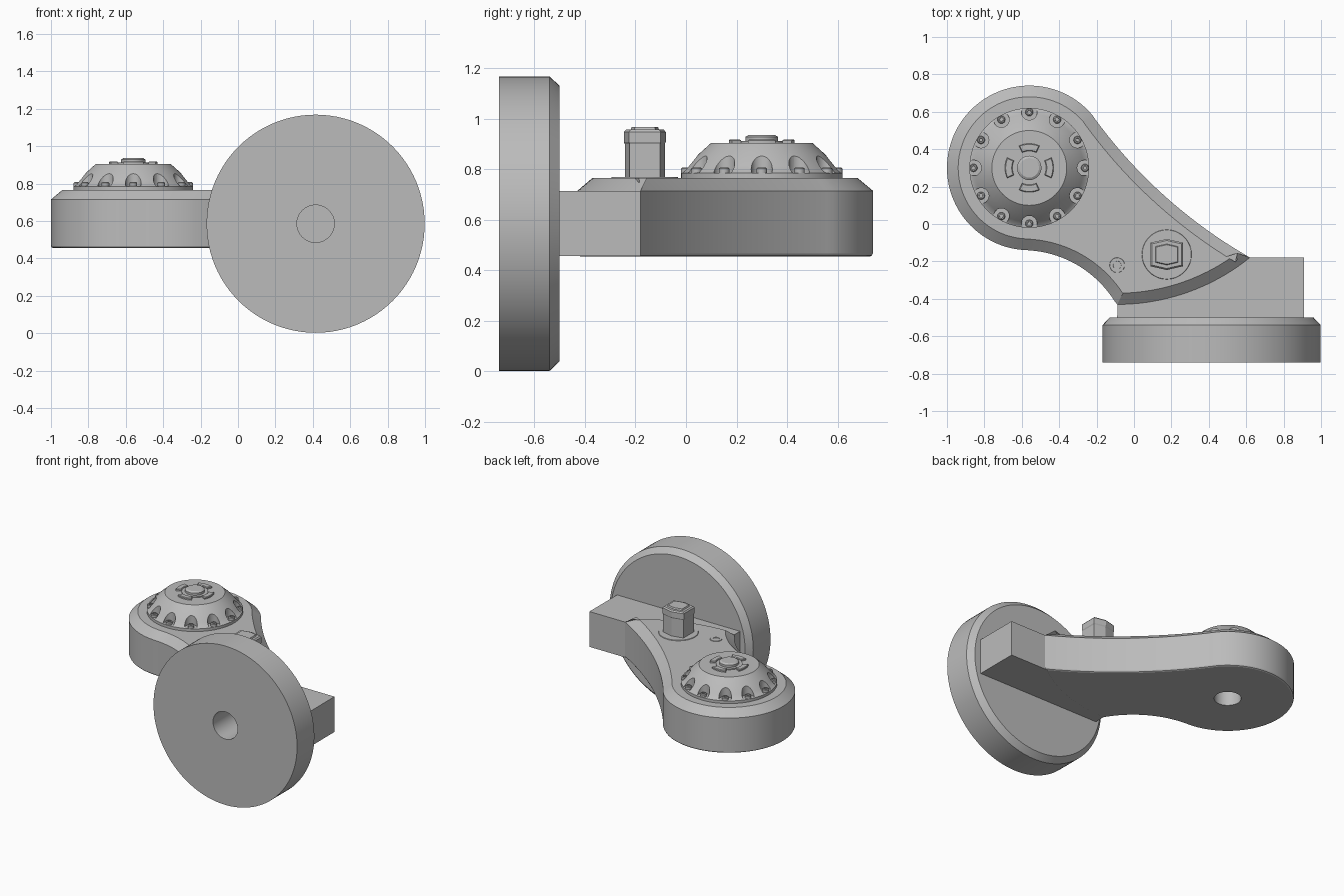
import bpy, bmesh
from math import sin, cos, pi, radians, tau
from mathutils import Matrix, Vector

cube = bpy.data.objects.get("Cube")
if cube:
    bpy.data.objects.remove(cube, do_unlink=True)

grey = bpy.data.materials.new("machined_grey")
grey.use_nodes = True
colour = (0.5, 0.5, 0.5, 1)
grey.diffuse_color = colour
grey.node_tree.nodes["Principled BSDF"].inputs["Base Color"].default_value = colour


def arc(cx, cy, r, a0, a1, n):
    """Points along an arc, angles in degrees."""
    angles = [radians(a0 + (a1 - a0) * i / n) for i in range(n + 1)]
    return [Vector((cx + r * cos(a), cy + r * sin(a))) for a in angles]


def circle(r, n=64, cx=0, cy=0):
    return arc(cx, cy, r, 0, 360, n)[:-1]


def inset(points, d):
    """Move a counter-clockwise outline inwards with mitred corners."""
    out = []
    for i, p in enumerate(points):
        a = (p - points[i - 1]).normalized()
        b = (points[(i + 1) % len(points)] - p).normalized()
        na, nb = Vector((-a.y, a.x)), Vector((-b.y, b.x))
        out.append(p + (na + nb) * d / (1 + na.dot(nb)))
    return out


def add_stack(bm, outline, levels):
    """Closed solid through (height, inset) levels of one outline."""
    rings = [[bm.verts.new((p.x, p.y, z)) for p in inset(outline, d)] for z, d in levels]
    n = len(outline)
    for lo, hi in zip(rings, rings[1:]):
        for i in range(n):
            j = (i + 1) % n
            bm.faces.new((lo[i], lo[j], hi[j], hi[i]))
    bm.faces.new(rings[0][::-1])
    bm.faces.new(rings[-1])


def make(name, stacks, place=None, smooth=True):
    bm = bmesh.new()
    for outline, levels in stacks:
        add_stack(bm, outline, levels)
    if place:
        bm.transform(place)
    mesh = bpy.data.meshes.new(name)
    bm.to_mesh(mesh)
    bm.free()
    mesh.materials.append(grey)
    obj = bpy.data.objects.new(name, mesh)
    bpy.context.collection.objects.link(obj)
    if smooth:
        shade(obj)
    return obj


def shade(obj):
    bpy.ops.object.select_all(action='DESELECT')
    obj.select_set(True)
    bpy.context.view_layer.objects.active = obj
    bpy.ops.object.shade_smooth_by_angle(angle=radians(25))


def cut(obj, cutter):
    cutter.hide_render = True
    mod = obj.modifiers.new("cut", 'BOOLEAN')
    mod.operation, mod.solver, mod.object = 'DIFFERENCE', 'EXACT', cutter
    bpy.context.view_layer.objects.active = obj
    bpy.ops.object.modifier_apply(modifier=mod.name)
    bpy.data.objects.remove(cutter, do_unlink=True)
    shade(obj)


HX, HY = -0.56, 0.30          # hub axis
hub = Matrix.Translation((HX, HY, 0))

# Upright round flange, chamfered at the back, with a central bore
face = Matrix.Translation((0.415, 0, 0.585)) @ Matrix.Rotation(-pi / 2, 4, 'X')
flange = make("round_flange", [(circle(0.583, 96), [(-0.74, 0), (-0.54, 0), (-0.5, 0.038)])], face)
cut(flange, make("bore_cutter", [(circle(0.1), [(-0.8, 0), (-0.4, 0)])], face))

# Block joining flange and arm
block = [Vector(p) for p in ((-0.09, -0.51), (0.91, -0.51), (0.91, -0.18), (-0.09, -0.18))]
corner = block[:3] + [Vector((0.3, -0.18)), Vector((-0.088, -0.42))]
make("mounting_block", [(corner, [(0.456, 0), (0.715, 0)])], smooth=False)

# Curved arm with chamfered top edge and pivot hole underneath
outline = (arc(-0.09, 0.70, 1.13, 270, 308.9, 20)
           + arc(1.94, 2.13, 2.66, 240.3, 216.2, 20)[1:]
           + arc(HX, HY, 0.44, 36.2, 268, 64)[1:]
           + arc(-0.596, -0.72, 0.58, 88, 30.3, 24)[1:-1])
arm = make("arm", [(outline, [(0.455, 0.012), (0.459, 0.004), (0.467, 0), (0.715, 0), (0.765, 0.06)])])
cut(arm, make("pivot_cutter", [(circle(0.09), [(0.4, 0), (0.72, 0)])], hub))

# Domed cap with twelve scalloped pockets
cap = make("domed_cap", [(circle(0.32, 96), [(0.76, 0), (0.785, 0), (0.79, 0.01), (0.815, 0.031),
                                              (0.86, 0.07), (0.905, 0.12)])], hub)
spots = circle(0.298, 12)
cut(cap, make("pocket_cutter", [(circle(0.042, 24, p.x, p.y), [(0.786, 0), (0.95, 0)]) for p in spots], hub))

# Screws in the pockets
make("cap_screws", [(circle(0.021, 16, p.x, p.y), [(0.78, 0), (0.803, 0), (0.807, 0.005), (0.807, 0.011),
                                                   (0.797, 0.0115)]) for p in spots], hub)

# Notched ring and centre button on the cap
ring = [(arc(0, 0, 0.13, a - 25, a + 25, 12) + arc(0, 0, 0.09, a + 25, a - 25, 12),
         [(0.9, 0), (0.914, 0), (0.918, 0.004)]) for a in range(0, 360, 90)]
make("notched_ring", ring, hub)
make("centre_button", [(circle(0.088), [(0.9, 0), (0.912, 0)]),
                       (circle(0.065), [(0.9, 0), (0.928, 0), (0.936, 0.013)])], hub)

# Square-sided stud with collar and cap, seated on a thin washer
stud = Matrix.Translation((0.175, -0.163, 0))
section = [Vector(p) for p in ((0.087, -0.063), (0.087, 0.063), (0, 0.083),
                               (-0.087, 0.063), (-0.087, -0.063), (0, -0.083))]
make("stud", [(section, [(0.76, 0.004), (0.9, 0.004), (0.908, 0), (0.948, 0), (0.957, 0.008),
                         (0.957, 0.026), (0.967, 0.03)])], stud, smooth=False)
make("stud_washer", [(circle(0.135), [(0.76, 0), (0.769, 0.004)])], stud)

# Small plug on the arm
plug = Matrix.Translation((-0.09, -0.22, 0))
make("arm_plug", [(circle(0.042, 32), [(0.76, 0), (0.769, 0.003), (0.769, 0.02), (0.763, 0.021)])], plug)
